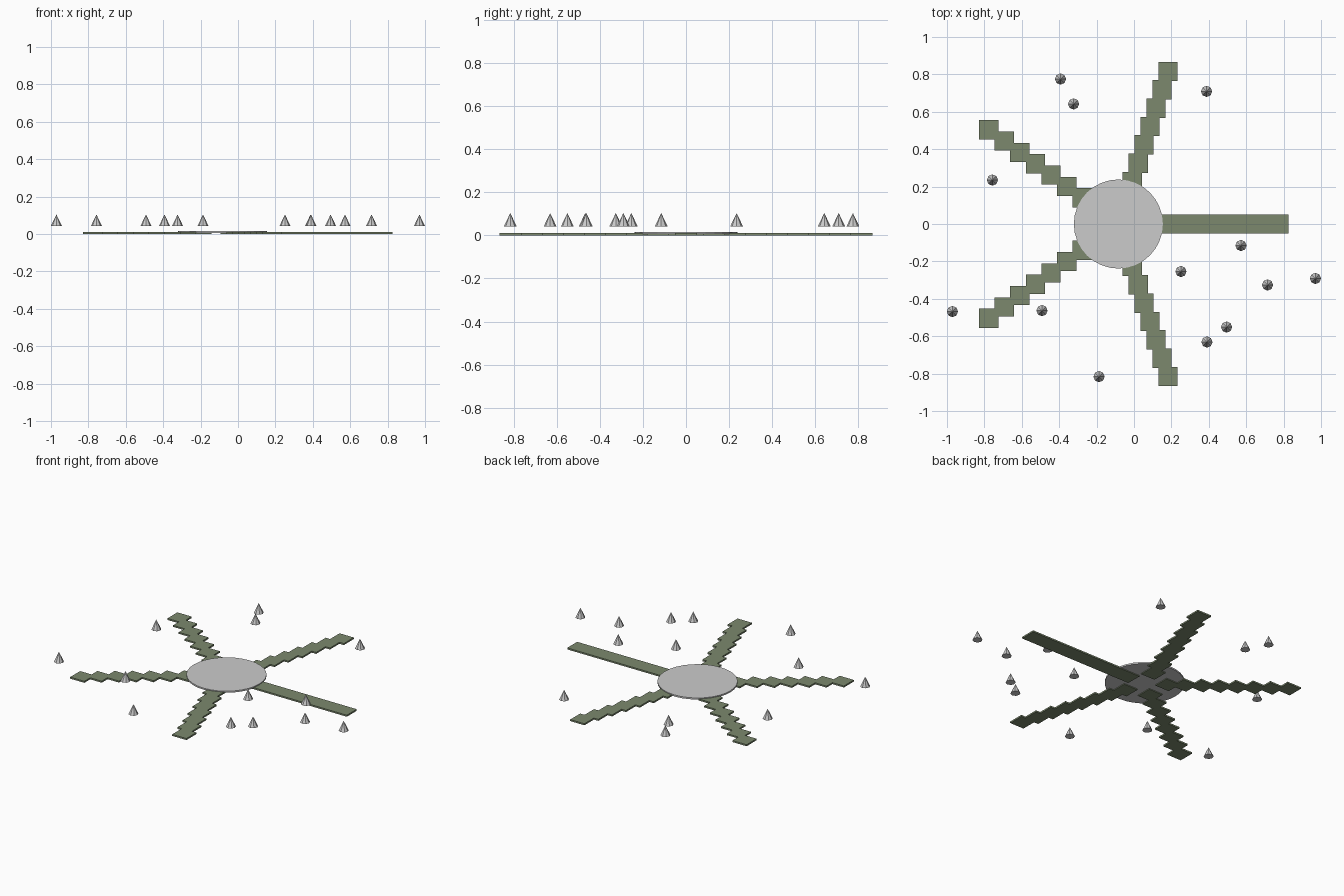
import bpy
from math import cos, sin, radians

if "Cube" in bpy.data.objects:
    bpy.data.objects.remove(bpy.data.objects["Cube"])

HUB_X = -0.0835
BLOCK = 0.103
ARM_TOP = 0.0103

green = bpy.data.materials.new("dark_green")
green.diffuse_color = (0.2, 0.25, 0.155, 1)
green.use_nodes = True
green.node_tree.nodes["Principled BSDF"].inputs["Base Color"].default_value = green.diffuse_color


def block(name, x, y):
    bpy.ops.mesh.primitive_cube_add(size=1, location=(x, y, ARM_TOP / 2))
    ob = bpy.context.object
    ob.name = name
    ob.scale = (BLOCK, BLOCK, ARM_TOP)
    ob.data.materials.append(green)


# Five arms, each a row of eight axis-aligned flat blocks
for arm in range(5):
    a = radians(72 * arm)
    for i in range(8):
        r = 0.136 + i * BLOCK
        block(f"arm_{arm + 1}_block_{i + 1}", HUB_X + r * cos(a), r * sin(a))

# Round central plate resting over the arms
bpy.ops.mesh.primitive_cylinder_add(vertices=32, radius=0.238, depth=0.0103,
                                    location=(HUB_X, 0, 0.0108))
bpy.context.object.name = "central_disc"

# Small cones scattered around, floating just above the ground
cones = [(-.393, .775), (-.323, .642), (.388, .709), (-.757, .235), (-.971, -.468),
         (-.492, -.463), (-.187, -.816), (.251, -.254), (.572, -.115), (.714, -.326),
         (.97, -.291), (.495, -.551), (.39, -.631)]
for n, (x, y) in enumerate(cones):
    bpy.ops.mesh.primitive_cone_add(vertices=8, radius1=0.03, radius2=0, depth=0.063,
                                    location=(x, y, 0.0725))
    bpy.context.object.name = f"cone_{n + 1}"
